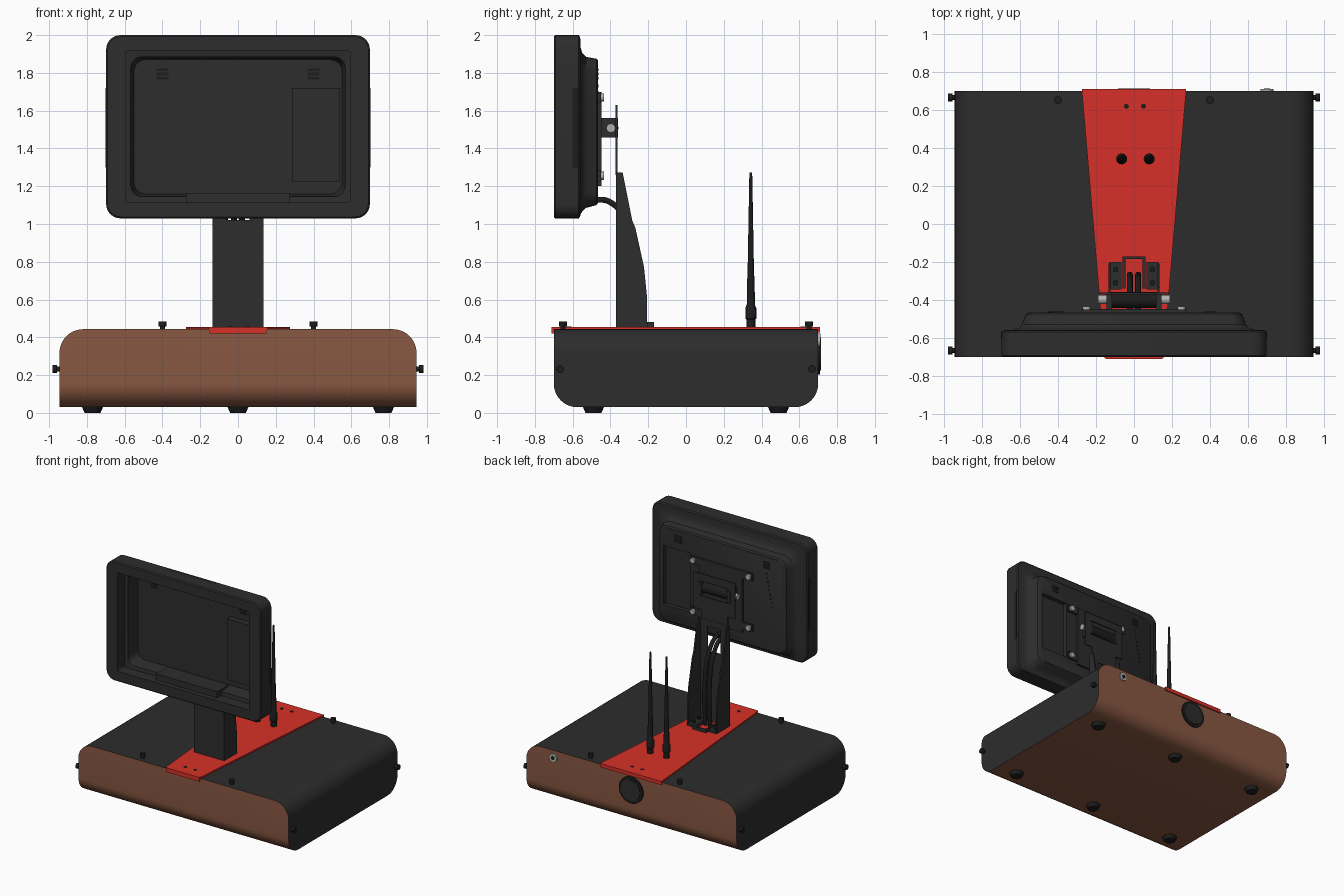
import bpy, bmesh, math
from mathutils import Vector, Matrix

if "Cube" in bpy.data.objects:
    bpy.data.objects.remove(bpy.data.objects["Cube"], do_unlink=True)


def material(name, rgb, rough=0.6):
    m = bpy.data.materials.new(name)
    m.use_nodes = True
    m.diffuse_color = (*rgb, 1)
    bsdf = m.node_tree.nodes["Principled BSDF"]
    bsdf.inputs["Base Color"].default_value = (*rgb, 1)
    bsdf.inputs["Roughness"].default_value = rough
    return m


BLACK = material("charcoal_black", (0.026, 0.026, 0.026))
DARK = material("deep_black", (0.012, 0.012, 0.012))
BROWN = material("copper_brown", (0.25, 0.098, 0.055))
RED = material("bright_red", (0.68, 0.03, 0.02))
SILVER = material("steel_grey", (0.45, 0.45, 0.45))


def finish(bm, name, *mats):
    bmesh.ops.recalc_face_normals(bm, faces=bm.faces)
    me = bpy.data.meshes.new(name)
    bm.to_mesh(me)
    bm.free()
    for m in mats:
        me.materials.append(m)
    ob = bpy.data.objects.new(name, me)
    bpy.context.collection.objects.link(ob)
    return ob


def select(ob):
    bpy.ops.object.select_all(action='DESELECT')
    ob.select_set(True)
    bpy.context.view_layer.objects.active = ob


def smooth(ob):
    select(ob)
    bpy.ops.object.shade_smooth_by_angle(angle=math.radians(32))
    return ob


def box_mesh(x, y, z):
    bm = bmesh.new()
    bmesh.ops.create_cube(bm, size=1)
    for v in bm.verts:
        v.co = [lo + (c + 0.5) * (hi - lo) for c, (lo, hi) in zip(v.co, (x, y, z))]
    return bm


def box(name, x, y, z, mat=BLACK):
    return finish(box_mesh(x, y, z), name, mat)


def cyl(name, center, r, depth, axis, mat=BLACK, r2=None, sides=20):
    bm = bmesh.new()
    rot = {'x': Matrix.Rotation(math.pi / 2, 4, 'Y'),
           'y': Matrix.Rotation(-math.pi / 2, 4, 'X'), 'z': Matrix()}[axis]
    bmesh.ops.create_cone(bm, cap_ends=True, segments=sides, radius1=r,
                          radius2=r if r2 is None else r2, depth=depth,
                          matrix=Matrix.Translation(center) @ rot)
    return smooth(finish(bm, name, mat))


def loft(name, rings, mat):
    """Skin a list of equal-length point rings and cap both ends."""
    bm = bmesh.new()
    rows = [[bm.verts.new(p) for p in ring] for ring in rings]
    n = len(rows[0])
    for a, b in zip(rows, rows[1:]):
        for i in range(n):
            j = (i + 1) % n
            bm.faces.new((a[i], a[j], b[j], b[i]))
    bm.faces.new(rows[0])
    bm.faces.new(rows[-1])
    return finish(bm, name, mat)


def prism(name, pts, axis, lo, hi, mat):
    put = {'x': lambda a, u, v: (a, u, v), 'z': lambda a, u, v: (u, v, a)}[axis]
    return loft(name, [[put(a, u, v) for u, v in pts] for a in (lo, hi)], mat)


def rounded_ring(hx, z0, z1, r, y, steps=6):
    ring = []
    corners = ((hx - r, z1 - r), (r - hx, z1 - r), (r - hx, z0 + r), (hx - r, z0 + r))
    for q, (cx, cz) in enumerate(corners):
        for s in range(steps + 1):
            a = (q + s / steps) * math.pi / 2
            ring.append((cx + r * math.cos(a), y, cz + r * math.sin(a)))
    return ring


# Base: cube with upper side edges and lower front/back edges rounded
bm = box_mesh((-0.945, 0.945), (-0.7, 0.7), (0.03, 0.443))


def is_rounded(e):
    d = e.verts[0].co - e.verts[1].co
    top = all(v.co.z > 0.4 for v in e.verts)
    low = all(v.co.z < 0.1 for v in e.verts)
    return (top and abs(d.y) > 1) or (low and abs(d.x) > 1)


bmesh.ops.bevel(bm, geom=[e for e in bm.edges if is_rounded(e)], offset=0.125,
                segments=10, profile=0.5, affect='EDGES')
bm.normal_update()
for f in bm.faces:
    f.material_index = 1 if abs(f.normal.y) > 0.05 or f.normal.z < -0.1 else 0
smooth(finish(bm, "base_case", BLACK, BROWN))

# Red top strip with folded lips
prism("red_strip", [(-0.275, 0.705), (0.275, 0.705), (0.155, -0.705), (-0.155, -0.705)],
      'z', 0.441, 0.455, RED)
box("front_lip", (-0.15, 0.15), (-0.712, -0.699), (0.42, 0.455), RED)
box("back_lip", (-0.275, 0.275), (0.699, 0.71), (0.425, 0.455), RED)
for y in (-0.62, 0.62):
    for x in (-0.04, 0.05):
        cyl("strip_hole", (x, y, 0.4555), 0.013, 0.004, 'z', DARK, sides=12)

# Feet, thumb screws and rear fittings
for y in (-0.49, 0.49):
    for x in (-0.77, 0, 0.77):
        cyl("foot", (x, y, 0.016), 0.042, 0.032, 'z', DARK, r2=0.056)
for s in (-1, 1):
    for t in (-1, 1):
        cyl("top_screw_stem", (s * 0.4, t * 0.652, 0.45), 0.013, 0.03, 'z', DARK)
        cyl("top_screw_head", (s * 0.4, t * 0.652, 0.471), 0.021, 0.026, 'z', DARK)
        cyl("side_screw_stem", (s * 0.955, t * 0.667, 0.232), 0.013, 0.03, 'x', DARK)
        cyl("side_screw_head", (s * 0.969, t * 0.667, 0.232), 0.021, 0.024, 'x', DARK)
cyl("rear_cap_rim", (0, 0.704, 0.31), 0.108, 0.012, 'y', DARK, sides=32)
cyl("rear_cap_face", (0, 0.708, 0.31), 0.085, 0.012, 'y', BLACK, sides=32)
cyl("rear_lock", (0.7, 0.704, 0.385), 0.034, 0.016, 'y', SILVER)
cyl("rear_lock_core", (0.7, 0.711, 0.385), 0.016, 0.006, 'y', DARK)

# Antennas: turned profile of radius and height
profile = [(0.024, 0.455), (0.024, 0.495), (0.029, 0.5), (0.029, 0.555), (0.021, 0.575),
           (0.021, 0.64), (0.016, 0.8), (0.008, 1.25), (0.006, 1.272)]
for x in (-0.065, 0.08):
    rings = [[(x + r * math.cos(k * math.pi / 8), 0.343 + r * math.sin(k * math.pi / 8), z)
              for k in range(16)] for r, z in profile]
    smooth(loft("antenna", rings, DARK))

# Pole: U channel, open at the back, with a cable slot
side = [(-0.37, 0.455), (-0.37, 1.272), (-0.335, 1.272), (-0.285, 1.02), (-0.268, 0.98),
        (-0.222, 0.77), (-0.207, 0.62), (-0.207, 0.455)]
for s in (-1, 1):
    prism("pole_side", side, 'x', s * 0.135, s * 0.123, BLACK)
    box("pole_slot_edge", sorted((s * 0.06, s * 0.123)), (-0.37, -0.36), (1.02, 1.22))
    box("pole_foot_tab", sorted((s * 0.065, s * 0.13)), (-0.345, -0.2), (0.455, 0.475))
    for y in (-0.31, -0.24):
        cyl("foot_bolt", (s * 0.097, y, 0.48), 0.016, 0.014, 'z', DARK, sides=6)
    box("cable_guard_side", sorted((s * 0.045, s * 0.06)), (-0.34, -0.17), (0.455, 0.48))
box("pole_front", (-0.123, 0.123), (-0.37, -0.36), (0.455, 1.02))
box("pole_front_top", (-0.123, 0.123), (-0.37, -0.36), (1.22, 1.272))
box("cable_guard_end", (-0.06, 0.06), (-0.185, -0.17), (0.455, 0.48))


def cable(x, pts):
    cu = bpy.data.curves.new("cable", 'CURVE')
    cu.dimensions = '3D'
    cu.bevel_depth = 0.016
    cu.bevel_resolution = 3
    sp = cu.splines.new('BEZIER')
    sp.bezier_points.add(len(pts) - 1)
    for p, (y, z) in zip(sp.bezier_points, pts):
        p.co = (x, y, z)
        p.handle_left_type = p.handle_right_type = 'AUTO'
    ob = bpy.data.objects.new("cable", cu)
    bpy.context.collection.objects.link(ob)
    cu.materials.append(DARK)
    select(ob)
    bpy.ops.object.convert(target='MESH')


for x in (-0.022, 0.022):
    cable(x, [(-0.48, 1.13), (-0.41, 1.12), (-0.33, 1.04), (-0.27, 0.75), (-0.28, 0.46)])

# Mount plate with window, hinge and bolts
Y_PLATE = (-0.372, -0.362)
box("mount_neck", (-0.12, 0.12), Y_PLATE, (1.26, 1.34))
box("mount_bottom", (-0.185, 0.185), Y_PLATE, (1.34, 1.45))
box("mount_top", (-0.185, 0.185), Y_PLATE, (1.57, 1.63))
for s in (-1, 1):
    box("mount_edge", sorted((s * 0.13, s * 0.185)), Y_PLATE, (1.45, 1.57))
    box("hinge_ear", sorted((s * 0.115, s * 0.145)), (-0.45, -0.36), (1.457, 1.56))
    cyl("hinge_bolt", (s * 0.165, -0.398, 1.508), 0.024, 0.05, 'x', SILVER, sides=12)
cyl("hinge_barrel", (0, -0.4, 1.508), 0.042, 0.24, 'x', DARK)
box("bracket_plate", (-0.19, 0.19), (-0.467, -0.447), (1.2, 1.7))
for z in (1.255, 1.67):
    box("bracket_bar", (-0.28, 0.28), (-0.467, -0.45), (z - 0.03, z + 0.03))
    for x in (-0.25, 0.25):
        cyl("bracket_bolt", (x, -0.444, z), 0.022, 0.018, 'y', SILVER, sides=12)

# Screen housing: one shell from rear hump, round the bezel, into the cavity
sections = [(0.55, 1.11, 1.865, 0.06, -0.465), (0.57, 1.1, 1.875, 0.07, -0.475),
            (0.59, 1.085, 1.885, 0.08, -0.53), (0.61, 1.065, 1.905, 0.08, -0.55),
            (0.64, 1.05, 1.94, 0.08, -0.559), (0.69, 1.04, 1.99, 0.07, -0.56),
            (0.698, 1.03, 2.0, 0.075, -0.568), (0.698, 1.03, 2.0, 0.075, -0.692),
            (0.69, 1.038, 1.992, 0.07, -0.7), (0.595, 1.115, 1.915, 0.01, -0.7),
            (0.595, 1.115, 1.915, 0.01, -0.61), (0.568, 1.145, 1.885, 0.06, -0.605),
            (0.55, 1.16, 1.87, 0.06, -0.5)]
housing = loft("screen_housing", [rounded_ring(*s) for s in sections], BLACK)
cutter = box("pocket_cutter", (0.29, 0.53), (-0.504, -0.4), (1.23, 1.71))
cutter.hide_render = True
mod = housing.modifiers.new("pocket", 'BOOLEAN')
mod.operation, mod.solver, mod.object = 'DIFFERENCE', 'EXACT', cutter
select(housing)
bpy.ops.object.modifier_apply(modifier=mod.name)
bpy.data.objects.remove(cutter, do_unlink=True)
smooth(housing)
box("pocket_box", (0.285, 0.54), (-0.55, -0.5), (1.225, 1.72))

# Housing details: shelf, edge slots and vents
box("inner_shelf", (-0.275, 0.275), (-0.66, -0.51), (1.112, 1.165))
box("top_slot", (-0.23, 0.23), (-0.595, -0.572), (1.995, 2.0), DARK)
for s in (-1, 1):
    box("side_slot", sorted((s * 0.694, s * 0.701)), (-0.6, -0.572), (1.3, 1.72), DARK)
    for y in (-0.502, -0.464):
        for k in range(3):
            z = 1.765 + k * 0.022
            box("vent_bar", (s * 0.4 - 0.032, s * 0.4 + 0.032), (y - 0.002, y + 0.002),
                (z, z + 0.014), DARK)
for k in range(9):
    cyl("vent_dot", (-0.4 - k * 0.006, -0.464, 1.73 - k * 0.033), 0.008, 0.004, 'y', DARK,
        sides=8)
